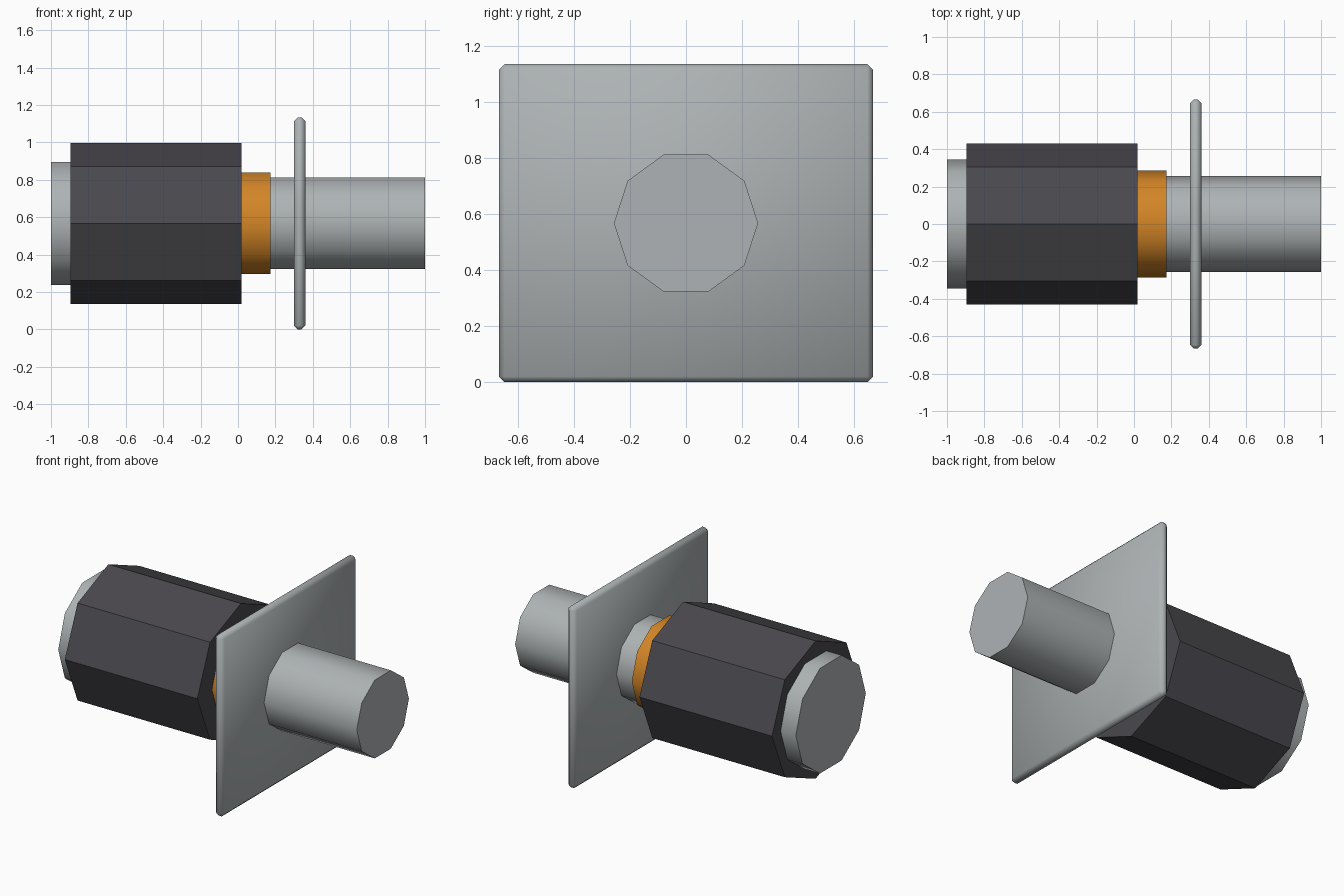
import bpy, bmesh
from math import pi, radians

AXIS_Z = 0.567

cube = bpy.data.objects.get("Cube")
if cube:
    bpy.data.objects.remove(cube, do_unlink=True)


def make_material(name, rgb):
    mat = bpy.data.materials.new(name)
    mat.use_nodes = True
    color = (*rgb, 1)
    mat.diffuse_color = color
    mat.node_tree.nodes["Principled BSDF"].inputs["Base Color"].default_value = color
    return mat


steel = make_material("steel grey", (0.42, 0.45, 0.46))
rubber = make_material("dark grey", (0.067, 0.064, 0.074))
orange = make_material("orange", (0.65, 0.235, 0.02))


def finish(obj, name, mat, smooth):
    obj.name = obj.data.name = name
    obj.data.materials.append(mat)
    if smooth:
        bpy.ops.object.shade_smooth_by_angle(angle=radians(60))


def rod(name, x0, x1, radius, sides, mat, smooth=True):
    """Prism along x with corners on the horizontal plane through its axis."""
    bpy.ops.mesh.primitive_cylinder_add(
        vertices=sides, radius=radius, depth=x1 - x0,
        location=((x0 + x1) / 2, 0, AXIS_Z), rotation=(0, pi / 2, 0))
    finish(bpy.context.object, name, mat, smooth)


# Handle grip and its end cap
rod("grip", -0.895, 0.02, 0.43, 8, rubber, smooth=False)
rod("end_cap", -1.0, -0.85, 0.345, 10, steel)

# Collar and shaft
rod("collar", -0.02, 0.175, 0.285, 10, orange)
rod("shaft", 0.1, 1.0, 0.257, 10, steel)

# Flat guard plate with chamfered edges
bpy.ops.mesh.primitive_cube_add(size=1, location=(0.33, 0, AXIS_Z))
plate = bpy.context.object
plate.scale = (0.06, 1.333, 1.133)
bpy.ops.object.transform_apply(location=False, rotation=False, scale=True)
bm = bmesh.new()
bm.from_mesh(plate.data)
bmesh.ops.bevel(bm, geom=bm.edges[:], offset=0.02, segments=1, affect="EDGES")
bm.to_mesh(plate.data)
bm.free()
finish(plate, "guard_plate", steel, True)
